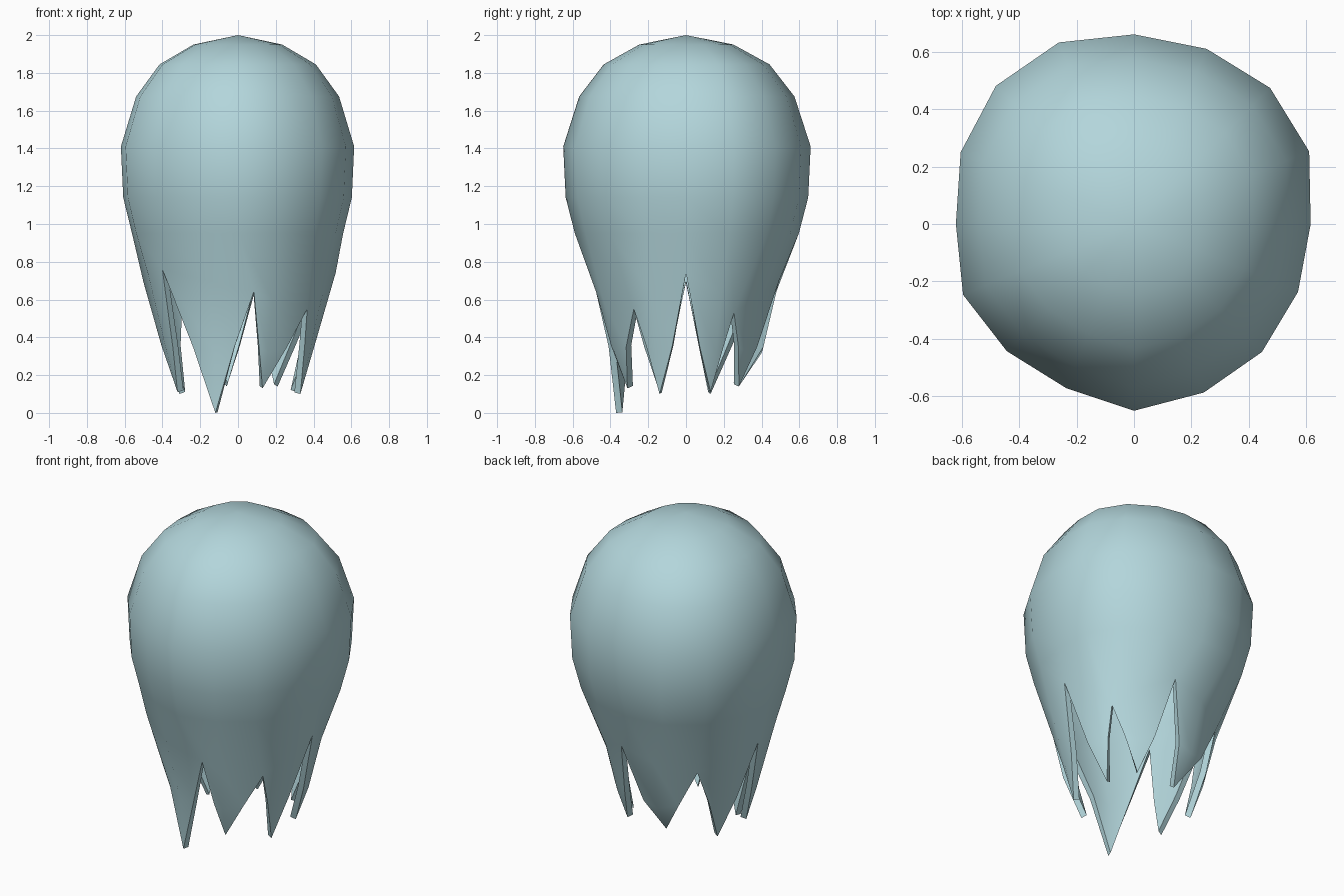
import bpy, bmesh, math

if "Cube" in bpy.data.objects:
    bpy.data.objects.remove(bpy.data.objects["Cube"])

# Outline radius of the dome, one value per 22.5 degree column
OUTLINE = [.615, .66, .67, .66, .66, .684, .68, .653,
           .62, .644, .626, .618, .65, .635, .63, .618]
# Dome rings: height, share of the outline radius
RINGS = [(1.95, .38), (1.845, .67), (1.675, .87), (1.41, 1), (1.14, .98), (.95, .905)]
# Ragged hem: notch angle, notch height, then the next tooth's tip x, y, z
HEM = [(0, .74, .31, .13, .11), (34, .53, .21, .28, .14),
       (78, .70, -.06, .28, .14), (133, .58, -.31, .13, .10),
       (180, .69, -.32, -.14, .11), (220, .76, -.12, -.37, 0),
       (280, .64, .13, -.31, .13), (323, .55, .33, -.14, .10)]


def skirt_radius(z):
    """Radius of the tapering skirt at a given height."""
    pts = [(.25, .385), (.35, .415), (.6, .47), (.75, .52), (.95, .575)]
    for (z0, r0), (z1, r1) in zip(pts, pts[1:]):
        if z <= z1:
            return r0 + (r1 - r0) * (z - z0) / (z1 - z0)
    return pts[-1][1]


bm = bmesh.new()


def polar(deg, r, z):
    a = math.radians(deg)
    return bm.verts.new((r * math.cos(a), r * math.sin(a), z))


# Dome
top = bm.verts.new((0, 0, 2))
rows = [[polar(22.5 * k, OUTLINE[k] * s, z) for k in range(16)] for z, s in RINGS]
for k in range(16):
    j = (k + 1) % 16
    bm.faces.new((top, rows[0][k], rows[0][j]))
    for a, b in zip(rows, rows[1:]):
        bm.faces.new((a[k], b[k], b[j], a[j]))

# Skirt with hanging teeth
notch = [polar(a, skirt_radius(z), z) for a, z, *_ in HEM]
last = rows[-1]
for i, (a0, z0, x, y, z) in enumerate(HEM):
    n = (i + 1) % 8
    a1, z1 = HEM[n][0], HEM[n][1]
    if a1 < a0:
        a1 += 360
    tip_angle = math.degrees(math.atan2(y, x)) % 360
    tip = bm.verts.new((x, y, z))
    upper_z = (z0 + z1) / 2
    upper = polar(tip_angle, skirt_radius(upper_z) + .005, upper_z)
    centre = polar(tip_angle, skirt_radius(.32) + .005, .32)
    side0 = polar(tip_angle + .55 * (a0 - tip_angle), skirt_radius(.35) - .005, .35)
    side1 = polar(tip_angle + .55 * (a1 - tip_angle), skirt_radius(.35) - .005, .35)
    l0, l1, l2 = last[2 * i], last[2 * i + 1], last[(2 * i + 2) % 16]
    bm.faces.new((l0, notch[i], upper, l1))
    bm.faces.new((l1, upper, notch[n], l2))
    bm.faces.new((notch[i], side0, centre, upper))
    bm.faces.new((upper, centre, side1, notch[n]))
    bm.faces.new((side0, tip, centre))
    bm.faces.new((centre, tip, side1))
bmesh.ops.recalc_face_normals(bm, faces=bm.faces[:])

mesh = bpy.data.meshes.new("tattered_hood")
bm.to_mesh(mesh)
bm.free()
hood = bpy.data.objects.new("tattered_hood", mesh)
bpy.context.collection.objects.link(hood)

# Pale blue cloth
cloth = bpy.data.materials.new("pale_blue_cloth")
cloth.diffuse_color = (.45, .67, .71, 1)
cloth.use_nodes = True
cloth.node_tree.nodes["Principled BSDF"].inputs["Base Color"].default_value = cloth.diffuse_color
mesh.materials.append(cloth)

# Cloth thickness and shading
bpy.context.view_layer.objects.active = hood
hood.select_set(True)
solid = hood.modifiers.new("thickness", 'SOLIDIFY')
solid.thickness = .035
solid.offset = -1
bpy.ops.object.modifier_apply(modifier=solid.name)
bpy.ops.object.shade_smooth_by_angle(angle=math.radians(60))
